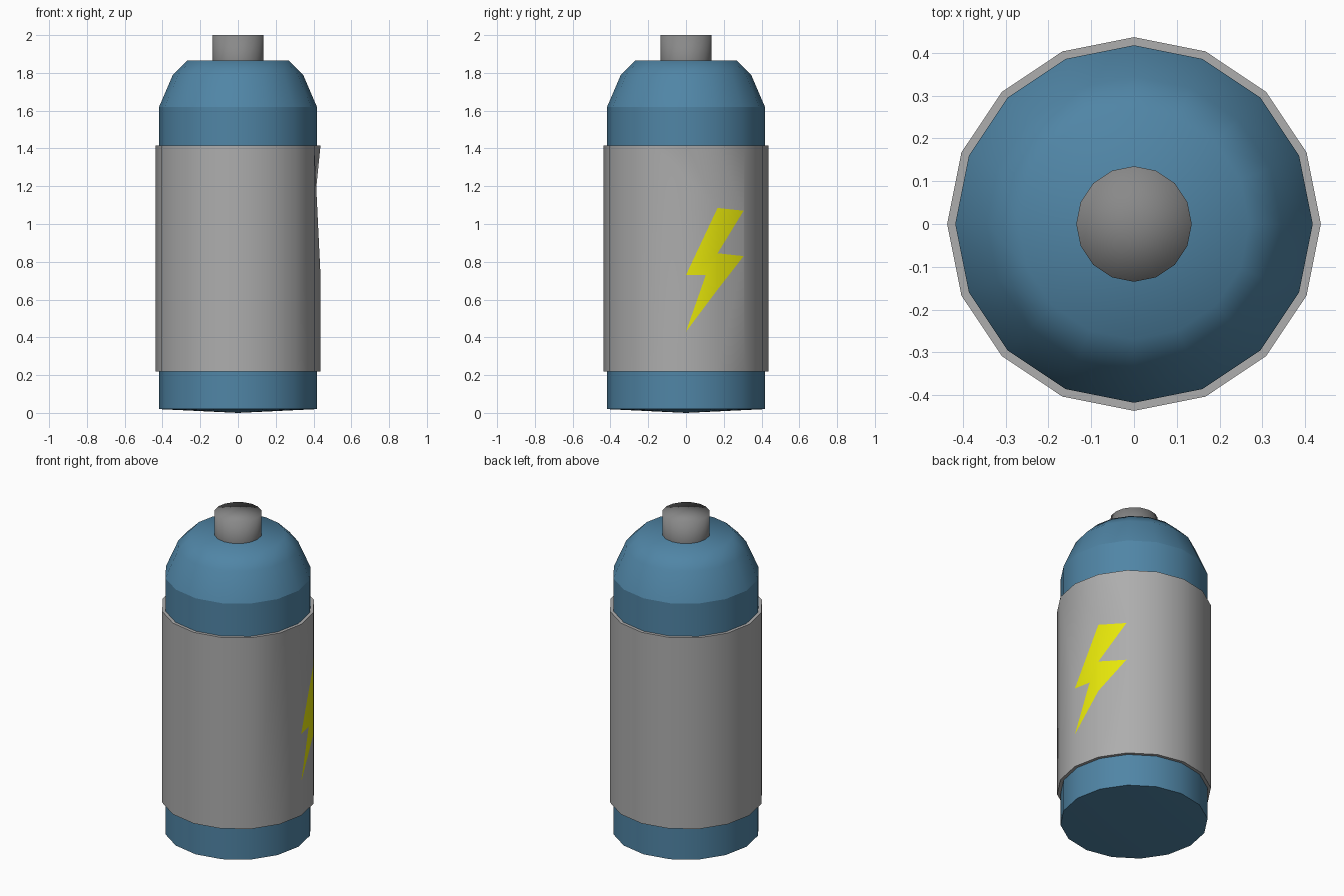
import bpy, bmesh, math

if "Cube" in bpy.data.objects:
    bpy.data.objects.remove(bpy.data.objects["Cube"])

N = 16
R_BODY, R_SLEEVE = 0.418, 0.437
Z_LOW, Z_HIGH = 0.22, 1.415


def material(name, color):
    m = bpy.data.materials.new(name)
    m.diffuse_color = color
    m.use_nodes = True
    m.node_tree.nodes["Principled BSDF"].inputs["Base Color"].default_value = m.diffuse_color
    return m


def finish(bm, name, mats=()):
    bmesh.ops.recalc_face_normals(bm, faces=bm.faces)
    me = bpy.data.meshes.new(name)
    bm.to_mesh(me)
    bm.free()
    ob = bpy.data.objects.new(name, me)
    bpy.context.collection.objects.link(ob)
    for m in mats:
        me.materials.append(m)
    return ob


def ring(bm, r, z):
    if r == 0:
        return [bm.verts.new((0, 0, z))]
    return [bm.verts.new((r * math.cos(math.tau * i / N), r * math.sin(math.tau * i / N), z))
            for i in range(N)]


def bridge(bm, a, b, skip=()):
    for i in range(N):
        if i in skip:
            continue
        j = (i + 1) % N
        if len(a) == 1:
            f = [a[0], b[j], b[i]]
        elif len(b) == 1:
            f = [a[i], a[j], b[0]]
        else:
            f = [a[i], a[j], b[j], b[i]]
        bm.faces.new(f).smooth = True


def sharpen(bm, loop):
    for i in range(N):
        e = bm.edges.get((loop[i], loop[(i + 1) % N]))
        if e:
            e.smooth = False


def lathe(name, profile, sharp=(), mats=()):
    bm = bmesh.new()
    rings = [ring(bm, r, z) for r, z in profile]
    for a, b in zip(rings, rings[1:]):
        bridge(bm, a, b)
    for k in sharp:
        sharpen(bm, rings[k])
    return finish(bm, name, mats)


blue = material("blue", (0.08, 0.235, 0.38, 1))
yellow = material("yellow", (0.8, 0.8, 0.003, 1))
grey = material("grey", (0.42, 0.42, 0.42, 1))
dark_grey = material("dark_grey", (0.25, 0.25, 0.25, 1))

# Lower and upper bottle shell, and cap
lathe("bottle_base", [(0, 0.0), (R_BODY, 0.02), (R_BODY, Z_LOW)], (1,), [blue])
lathe("bottle_shoulder", [(R_BODY, Z_HIGH), (R_BODY, 1.62), (0.345, 1.79),
                          (0.27, 1.865), (0, 1.865)], (1,), [blue])
lathe("cap", [(0.135, 1.86), (0.135, 2.0), (0, 2.0)], (), [dark_grey])

# Sleeve: ledges top and bottom, with a lightning bolt cut into the +x side
bm = bmesh.new()
rings = [ring(bm, r, z) for r, z in ((R_BODY, Z_LOW), (R_SLEEVE, Z_LOW),
                                     (R_SLEEVE, Z_HIGH), (R_BODY, Z_HIGH))]
bridge(bm, rings[0], rings[1])
bridge(bm, rings[1], rings[2], skip=(N - 1, 0, 1))
bridge(bm, rings[2], rings[3])

corners = [(R_SLEEVE * math.cos(math.tau * k / N), R_SLEEVE * math.sin(math.tau * k / N))
           for k in range(3)]


def on_sleeve(y, z):
    k = 0 if y <= corners[1][1] else 1
    (x0, y0), (x1, y1) = corners[k], corners[k + 1]
    return bm.verts.new((x0 + (x1 - x0) * (y - y0) / (y1 - y0), y, z))


Y1 = corners[1][1]
tip, left, notch_l = on_sleeve(0, 0.43), on_sleeve(0, 0.73), on_sleeve(0.105, 0.73)
notch_r, bend = on_sleeve(Y1, 0.845), on_sleeve(Y1, 0.653)
right, top_r, top_l = on_sleeve(0.305, 0.83), on_sleeve(0.305, 1.07), on_sleeve(Y1, 1.085)
b, t = rings[1], rings[2]

for f in ((top_l, left, notch_r), (top_l, notch_r, top_r), (left, notch_l, notch_r),
          (notch_l, bend, notch_r), (notch_r, bend, right), (notch_l, tip, bend)):
    face = bm.faces.new(f)
    face.smooth = True
    face.material_index = 1

# Grey faces around the bolt
for f in ((b[-1], b[0], tip), (b[-1], tip, left), (b[-1], left, t[-1]),
          (t[-1], left, top_l), (t[-1], top_l, t[0]), (t[0], top_l, t[1]),
          (t[1], top_l, top_r), (t[1], top_r, t[2]), (notch_r, right, top_r),
          (t[2], top_r, right), (t[2], right, b[2]), (right, bend, b[1]),
          (right, b[1], b[2]), (bend, tip, b[1]), (tip, b[0], b[1]),
          (left, tip, notch_l)):
    bm.faces.new(f).smooth = True
sharpen(bm, rings[1])
sharpen(bm, rings[2])
finish(bm, "sleeve", [grey, yellow])
